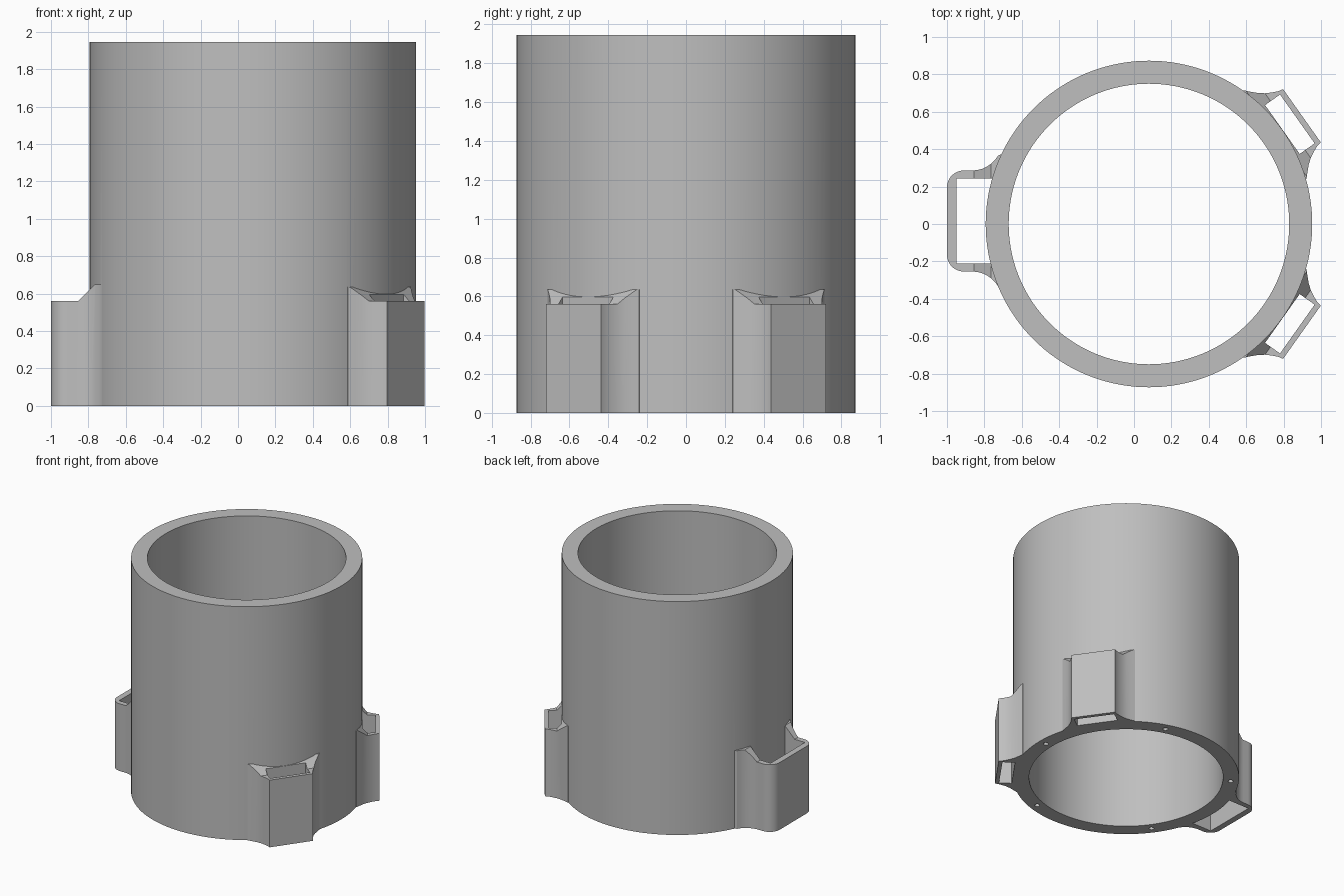
import bpy, bmesh, math
from mathutils import Matrix, Vector

cube = bpy.data.objects.get("Cube")
if cube:
    bpy.data.objects.remove(cube, do_unlink=True)

CX = 0.08            # tube axis
R_OUT, R_IN, HEIGHT = 0.873, 0.75, 1.945
FLAT_Z = 0.56        # flat top of the brackets

grey = bpy.data.materials.new("plain grey")
grey.use_nodes = True
grey.diffuse_color = (0.52, 0.52, 0.52, 1)
grey.node_tree.nodes["Principled BSDF"].inputs["Base Color"].default_value = grey.diffuse_color


def prism(name, points, direction):
    """Solid made by sweeping a closed 3D outline along a direction."""
    bm = bmesh.new()
    face = bm.faces.new([bm.verts.new(p) for p in points])
    swept = bmesh.ops.extrude_face_region(bm, geom=[face])
    verts = [g for g in swept["geom"] if isinstance(g, bmesh.types.BMVert)]
    bmesh.ops.translate(bm, verts=verts, vec=Vector(direction))
    bmesh.ops.recalc_face_normals(bm, faces=bm.faces)
    mesh = bpy.data.meshes.new(name)
    bm.to_mesh(mesh)
    bm.free()
    mesh.materials.append(grey)
    obj = bpy.data.objects.new(name, mesh)
    bpy.context.collection.objects.link(obj)
    return obj


def cylinder(name, x, y, radius, z0, z1, sides):
    ring = [2 * math.pi * i / sides for i in range(sides)]
    return prism(name, [(x + radius * math.cos(a), y + radius * math.sin(a), z0) for a in ring],
                 (0, 0, z1 - z0))


def combine(target, tool, operation):
    """Apply a boolean and discard the tool."""
    mod = target.modifiers.new("combine", 'BOOLEAN')
    mod.operation, mod.solver, mod.object = operation, 'EXACT', tool
    bpy.context.view_layer.objects.active = target
    bpy.ops.object.modifier_apply(modifier=mod.name)
    bpy.data.objects.remove(tool, do_unlink=True)


def bracket(name, angle, shift, side, slot, slope_start, cap):
    """Slotted lug: side is half the outline as (radial, sideways), mirrored across."""
    outline = side + [(u, -v) for u, v in reversed(side)]
    body = prism(name, [(u, v, 0) for u, v in outline], (0, 0, cap))
    # sloped shoulder leading up to the tube
    wedge = [(slope_start, FLAT_Z), (1.4, FLAT_Z), (1.4, 1), (slope_start - 1 + FLAT_Z, 1)]
    combine(body, prism("wedge", [(u, -1, z) for u, z in wedge], (0, 2, 0)), 'DIFFERENCE')
    # vertical slot
    u0, u1, w = slot
    corners = [(u0, -w), (u1, -w), (u1, w), (u0, w)]
    combine(body, prism("slot", [(u, v, -0.1) for u, v in corners], (0, 0, 1)), 'DIFFERENCE')
    body.data.transform(Matrix.Translation((CX, 0, 0)) @ Matrix.Rotation(math.radians(angle), 4, 'Z')
                        @ Matrix.Translation((0, shift, 0)))
    return body


# main tube
tube = cylinder("tube_with_brackets", CX, 0, R_OUT, 0, HEIGHT, 144)

# large bracket with rounded corners and concave flares
arc = [math.radians(a) for a in range(0, 91, 10)]
large = [(0.99 + 0.09 * math.cos(a), 0.18 + 0.09 * math.sin(a)) for a in arc]
large += [(0.945 - 0.16 * math.sin(a), 0.43 - 0.16 * math.cos(a)) for a in arc[:7]]
large += [(0.78, 0.36)]
combine(tube, bracket("large_bracket", 180, -0.016, large, (0.7, 1.03, 0.226), 0.935, 0.65), 'UNION')

# two small brackets with sharp outer corners
small = [(1.002, 0.174), (0.975, 0.18), (0.945, 0.193), (0.91, 0.212), (0.88, 0.235),
         (0.853, 0.262), (0.828, 0.289), (0.79, 0.289)]
for label, angle in (("back", 35.3), ("front", -35.3)):
    combine(tube, bracket(label + "_bracket", angle, 0, small, (0.874, 0.972, 0.16), 0.91, 0.635), 'UNION')

# bore and five blind screw holes in the base
combine(tube, cylinder("bore", CX, 0, R_IN, -0.1, HEIGHT + 0.1, 144), 'DIFFERENCE')
for i in range(5):
    a = 2 * math.pi * i / 5
    hole = cylinder("hole", CX + 0.81 * math.cos(a), 0.81 * math.sin(a), 0.02, -0.1, 0.2, 20)
    combine(tube, hole, 'DIFFERENCE')

# smooth curved walls, crisp edges
bpy.ops.object.select_all(action='DESELECT')
tube.select_set(True)
bpy.context.view_layer.objects.active = tube
bpy.ops.object.shade_smooth_by_angle(angle=math.radians(25))
